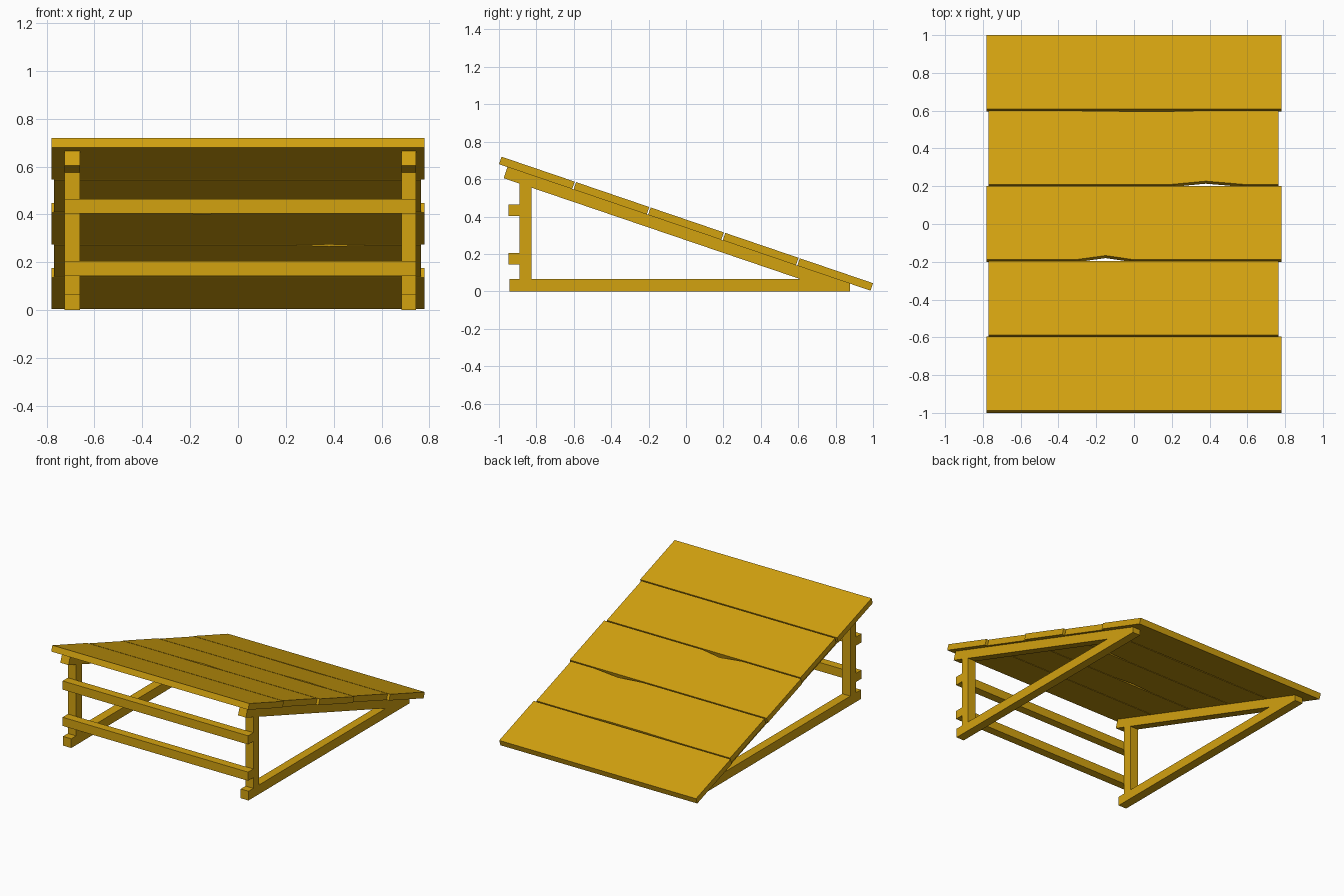
import bpy, bmesh, math
from mathutils import Vector

if "Cube" in bpy.data.objects:
    bpy.data.objects.remove(bpy.data.objects["Cube"])

wood = bpy.data.materials.new("wood")
wood.diffuse_color = (0.65, 0.36, 0.005, 1)
wood.use_nodes = True
wood.node_tree.nodes["Principled BSDF"].inputs["Base Color"].default_value = wood.diffuse_color


def prism(name, outline, offset):
    """Extrude a flat outline of 3D points along an offset vector."""
    bm = bmesh.new()
    face = bm.faces.new([bm.verts.new(p) for p in outline])
    ext = bmesh.ops.extrude_face_region(bm, geom=[face])
    verts = [g for g in ext["geom"] if isinstance(g, bmesh.types.BMVert)]
    bmesh.ops.translate(bm, verts=verts, vec=offset)
    bmesh.ops.recalc_face_normals(bm, faces=bm.faces)
    mesh = bpy.data.meshes.new(name)
    bm.to_mesh(mesh)
    bm.free()
    mesh.materials.append(wood)
    obj = bpy.data.objects.new(name, mesh)
    bpy.context.collection.objects.link(obj)
    return obj


def side_part(name, x0, x1, profile):
    """Beam with a (y, z) profile spanning x0 to x1."""
    return prism(name, [(x0, y, z) for y, z in profile], Vector((x1 - x0, 0, 0)))


def rect(y0, y1, z0, z1):
    return [(y0, z0), (y1, z0), (y1, z1), (y0, z1)]


# Side frames: ground beam, upright post and sloping rafter
for side, x0, x1 in (("left", -0.725, -0.66), ("right", 0.683, 0.745)):
    side_part(side + "_ground_beam", x0, x1,
              [(-0.945, 0), (0.877, 0), (0.877, 0.042), (0.805, 0.066), (-0.945, 0.066)])
    side_part(side + "_post", x0, x1,
              [(-0.89, 0.066), (-0.825, 0.066), (-0.825, 0.554), (-0.89, 0.576)])
    side_part(side + "_rafter", x0, x1,
              [(-0.955, 0.665), (-0.975, 0.605), (0.61, 0.066), (0.805, 0.066)])

# Front rails
for name, z in (("lower_rail", 0.143), ("upper_rail", 0.403)):
    side_part(name, -0.725, 0.745, rect(-0.95, -0.89, z, z + 0.062))

# Sloping deck planks, some with chipped edges given as (x, depth)
angle = math.radians(18.8)
down = Vector((0, math.cos(angle), -math.sin(angle)))
normal = Vector((0, math.sin(angle), math.cos(angle)))
top_edge = Vector((0, -1, 0.68))
pitch, length, thickness = 0.4213, 0.4133, 0.042
front_chips = {2: [(-0.31, 0), (-0.15, 0.023), (0, 0)],
               3: [(0.2, 0), (0.38, 0.018), (0.58, 0)]}
back_chips = {3: [(0.38, 0), (0.2, 0.005), (-0.05, 0.005), (-0.4, 0)]}
for i in range(5):
    left, right = (-0.77, 0.765) if i % 2 else (-0.78, 0.78)
    flat = [(left, 0)] + front_chips.get(i, []) + [(right, 0), (right, length)]
    flat += [(x, length - d) for x, d in back_chips.get(i, [])] + [(left, length)]
    outline = [top_edge + Vector((x, 0, 0)) + down * (s + i * pitch) for x, s in flat]
    prism(f"deck_plank_{i + 1}", outline, normal * thickness)
